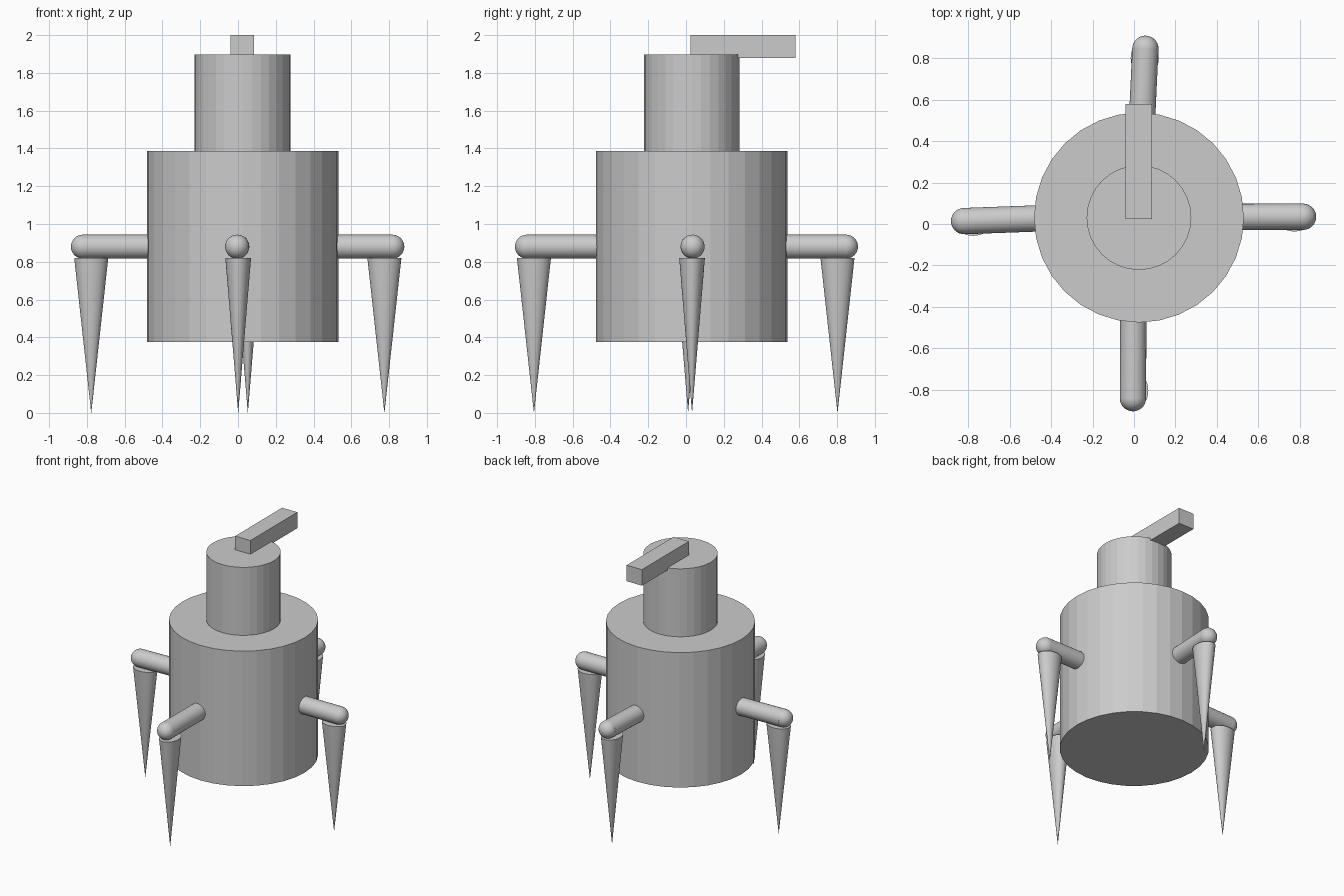
import bpy, math
from mathutils import Vector

if "Cube" in bpy.data.objects:
    bpy.data.objects.remove(bpy.data.objects["Cube"])

grey = bpy.data.materials.new("plain grey")
grey.diffuse_color = (0.6, 0.6, 0.6, 1)
grey.use_nodes = True
grey.node_tree.nodes["Principled BSDF"].inputs["Base Color"].default_value = grey.diffuse_color


def finish(name, smooth=False):
    ob = bpy.context.object
    ob.name = name
    ob.data.materials.append(grey)
    if smooth:
        bpy.ops.object.shade_smooth_by_angle(angle=math.radians(40))
    return ob


def drum(name, radius, z0, z1):
    bpy.ops.mesh.primitive_cylinder_add(vertices=32, radius=radius, depth=z1 - z0,
                                        location=(0.024, 0.031, (z0 + z1) / 2))
    finish(name)


# Body and head: faceted drums
drum("body", 0.507, 0.375, 1.387)
drum("head", 0.253, 1.387, 1.897)

# Bar lying on the head and overhanging the back
bpy.ops.mesh.primitive_cube_add(size=1, location=(0.023, 0.302, 1.94))
bpy.context.object.scale = (0.126, 0.556, 0.12)
finish("top_bar")

# Each limb: arm start, arm end, leg centre, leg half-widths
ARM_R, ARM_Z, LEG_TOP = 0.0635, 0.88, 0.82
limbs = {
    "front": ((-0.003, -0.3), (-0.005, -0.842), (0.001, -0.805), (0.068, 0.09)),
    "back": ((0.029, 0.3), (0.055, 0.847), (0.052, 0.802), (0.068, 0.09)),
    "left": ((-0.3, 0.033), (-0.821, 0.014), (-0.777, 0.011), (0.09, 0.068)),
    "right": ((0.3, 0.034), (0.817, 0.035), (0.775, 0.032), (0.09, 0.068)),
}
for side, (start, end, leg, widths) in limbs.items():
    a, b = Vector((*start, ARM_Z)), Vector((*end, ARM_Z))
    # Arm tube
    bpy.ops.mesh.primitive_cylinder_add(vertices=32, radius=ARM_R, depth=(b - a).length,
                                        location=(a + b) / 2)
    bpy.context.object.rotation_euler = (b - a).to_track_quat('Z', 'Y').to_euler()
    finish(side + "_arm", True)
    # Rounded arm end
    bpy.ops.mesh.primitive_uv_sphere_add(segments=32, ring_count=16, radius=ARM_R, location=b)
    finish(side + "_arm_end", True)
    # Spike leg, flattened across the arm
    bpy.ops.mesh.primitive_cone_add(vertices=32, radius1=0.002, radius2=1, depth=LEG_TOP,
                                    location=(*leg, LEG_TOP / 2))
    bpy.context.object.scale = (*widths, 1)
    finish(side + "_leg", True)
